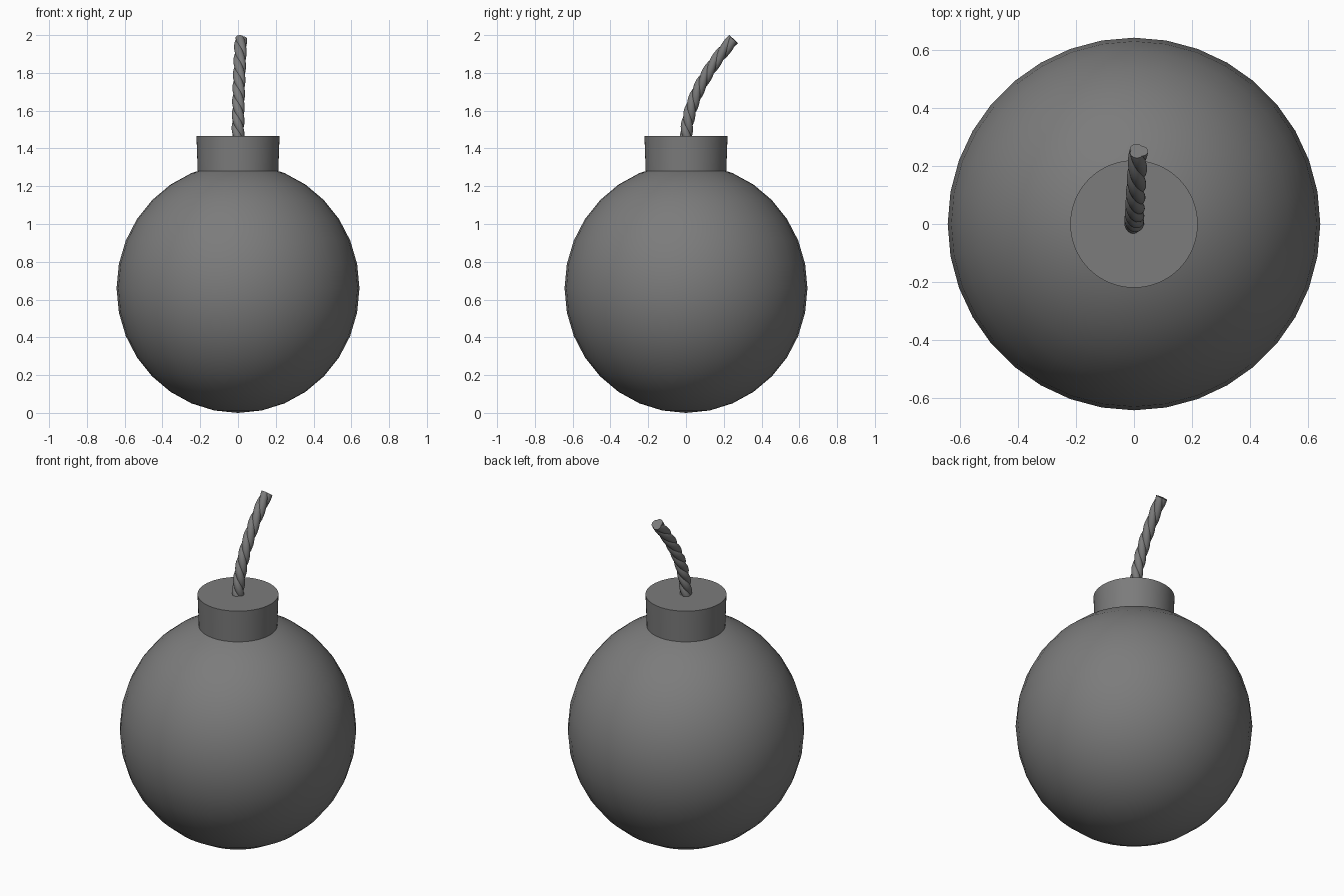
import bpy
import bmesh
import math
from mathutils import Vector

default_cube = bpy.data.objects.get("Cube")
if default_cube:
    bpy.data.objects.remove(default_cube, do_unlink=True)

GREY = (0.2, 0.2, 0.2, 1.0)
iron = bpy.data.materials.new("dark grey")
iron.use_nodes = True
iron.diffuse_color = GREY
iron.node_tree.nodes["Principled BSDF"].inputs["Base Color"].default_value = GREY


def finish(obj, name, angle):
    """Name the part, colour it and smooth it below the given angle."""
    obj.name = name
    obj.data.materials.append(iron)
    bpy.ops.object.select_all(action="DESELECT")
    obj.select_set(True)
    bpy.context.view_layer.objects.active = obj
    bpy.ops.object.shade_smooth_by_angle(angle=math.radians(angle))


# Round body, slightly taller than wide
bpy.ops.mesh.primitive_uv_sphere_add(segments=36, ring_count=16, radius=1,
                                     location=(0, 0, 0.66))
body = bpy.context.object
body.scale = (0.643, 0.643, 0.66)
bpy.ops.object.transform_apply(location=False, rotation=False, scale=True)
finish(body, "body", 60)

# Collar with a slight flare towards its flat top
bpy.ops.mesh.primitive_cone_add(vertices=64, radius1=0.212, radius2=0.22,
                                depth=0.227, location=(0, 0, 1.3535))
finish(bpy.context.object, "collar", 40)

# Fuse: a three-strand rope section swept and twisted along a bent path
START = Vector((0, 0, 1.44))
BEND = Vector((0, 0, 1.70))
END = Vector((0.015, 0.252, 1.978))
STEPS, SIDES, STRANDS, TURNS = 72, 24, 3, 2.5


def path(t):
    return START * (1 - t) ** 2 + BEND * 2 * t * (1 - t) + END * t * t


def tangent(t):
    return ((BEND - START) * (1 - t) + (END - BEND) * t).normalized()


bm = bmesh.new()
rings = []
for i in range(STEPS + 1):
    t = i / STEPS
    along = tangent(t)
    depth = along.cross(Vector((1, 0, 0))).normalized()
    side = depth.cross(along)
    twist = -2 * math.pi * TURNS * t
    ring = []
    for j in range(SIDES):
        a = 2 * math.pi * j / SIDES
        # rounded strands meeting in narrow grooves
        r = 0.026 + 0.008 * abs(math.sin(STRANDS * a / 2)) ** 0.8
        ring.append(bm.verts.new(path(t) + side * r * math.cos(a + twist)
                                 + depth * r * math.sin(a + twist)))
    rings.append(ring)
for low, high in zip(rings, rings[1:]):
    for j in range(SIDES):
        k = (j + 1) % SIDES
        bm.faces.new((low[j], low[k], high[k], high[j]))
bm.faces.new(rings[0])
bm.faces.new(rings[-1])
bmesh.ops.recalc_face_normals(bm, faces=bm.faces)
mesh = bpy.data.meshes.new("fuse")
bm.to_mesh(mesh)
bm.free()
fuse = bpy.data.objects.new("fuse", mesh)
bpy.context.collection.objects.link(fuse)
finish(fuse, "fuse", 35)
